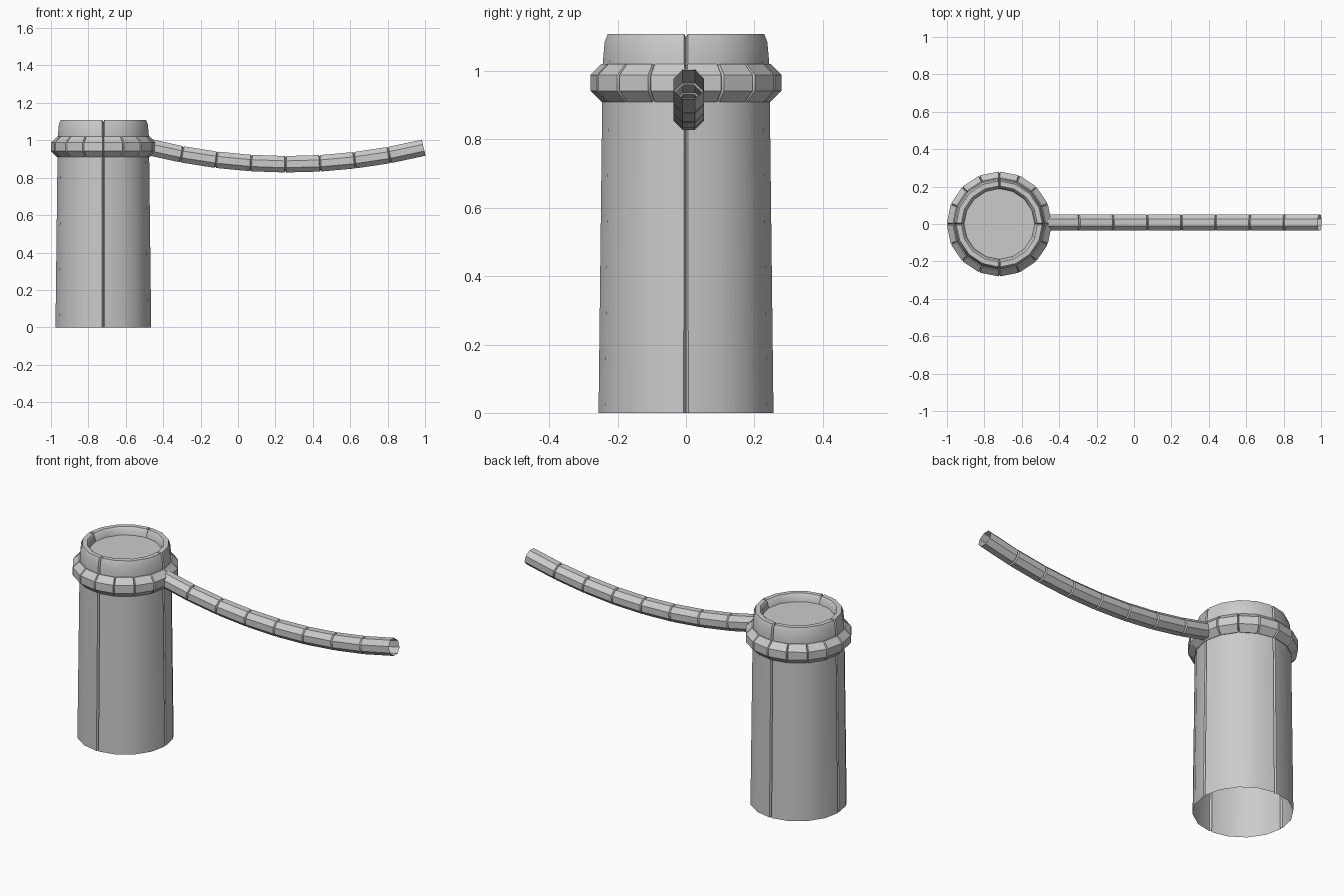
import bpy, math
from mathutils import Vector

if "Cube" in bpy.data.objects:
    bpy.data.objects.remove(bpy.data.objects["Cube"])

CX = -0.72      # post axis
SIDES = 16


def skin(name, rings, wrap=False, cap_last=False):
    """Skin a list of equal-size closed rings into one smooth object."""
    n, m = len(rings[0]), len(rings)
    verts = [p for r in rings for p in r]
    faces = []
    for i in range(m if wrap else m - 1):
        a, b = i * n, ((i + 1) % m) * n
        for j in range(n):
            k = (j + 1) % n
            faces.append((a + j, a + k, b + k, b + j))
    if cap_last:
        faces.append(tuple(range((m - 1) * n, m * n)))
    me = bpy.data.meshes.new(name)
    me.from_pydata([tuple(v) for v in verts], [], faces)
    me.update()
    ob = bpy.data.objects.new(name, me)
    bpy.context.collection.objects.link(ob)
    me.shade_smooth()
    me.set_sharp_from_angle(angle=math.radians(38))
    return ob


def section(center, out, up, r):
    """Octagonal rope cross-section with flats at top and bottom."""
    R = r / math.cos(math.pi / 8)
    return [center + out * (R * math.cos(t)) + up * (R * math.sin(t))
            for t in (math.pi / 8 + i * math.pi / 4 for i in range(8))]


# post: lathed profile (radius, z, groove dr, groove dz), four narrow grooves
profile = [(0.256, 0, -.01, 0), (0.245, 0.93, -.01, 0), (0.243, 1.03, -.01, 0),
           (0.238, 1.085, -.01, 0), (0.229, 1.108, -.008, -.01),
           (0.203, 1.108, .006, -.01), (0.194, 1.098, .01, 0),
           (0.188, 1.065, 0, 0)]
angles = []
for k in range(SIDES):
    a = k * 2 * math.pi / SIDES
    if k % 4 == 0:
        angles += [(a - 0.026, 0), (a, 1), (a + 0.026, 0)]
    else:
        angles.append((a, 0))
rings = [[Vector((CX + (r + g * dr) * math.cos(a), (r + g * dr) * math.sin(a), z + g * dz))
          for a, g in angles] for r, z, dr, dz in profile]
skin("bollard_post", rings, cap_last=True)

# rope loop round the post, grooved at every joint
up = Vector((0, 0, 1))
rings = []
for k in range(SIDES):
    for da, r in ((-0.016, 0.055), (0, 0.048), (0.016, 0.055)):
        a = k * 2 * math.pi / SIDES + da
        out = Vector((math.cos(a), math.sin(a), 0))
        rings.append(section(Vector((CX, 0, 0.965)) + out * 0.225, -out, up, r))
skin("rope_loop", rings, wrap=True)

# hanging rope: sagging open tube with grooved joints
X0, X1, N = -0.485, 0.993, 8


def rope_ring(x, r):
    u = (x - 0.265) / 0.735
    slope = 2 * 0.09 * u / 0.735
    normal = Vector((-slope, 0, 1)).normalized()
    return section(Vector((x, 0.008, 0.872 + 0.09 * u * u)), Vector((0, 1, 0)), normal, r)


rings = [rope_ring(X0, 0.044)]
for i in range(1, N):
    x = X0 + (X1 - X0) * i / N
    rings += [rope_ring(x + dx, r) for dx, r in ((-0.005, 0.044), (0, 0.038), (0.005, 0.044))]
rings.append(rope_ring(X1, 0.044))
skin("hanging_rope", rings)
